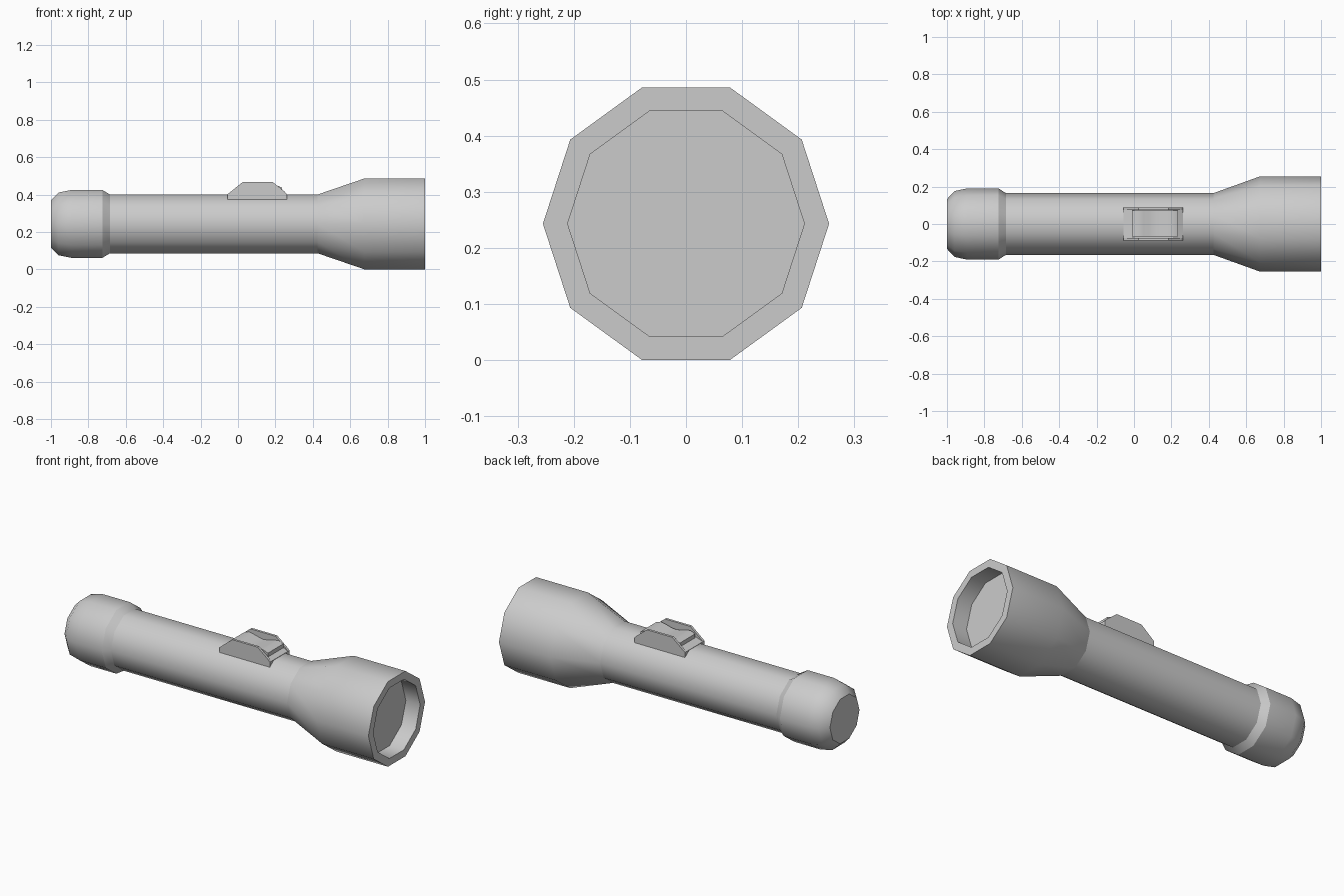
import bpy, bmesh, math

if "Cube" in bpy.data.objects:
    bpy.data.objects.remove(bpy.data.objects["Cube"])

SIDES = 10
AXIS_Z = 0.243


def finish(name, bm, angle=None):
    me = bpy.data.meshes.new(name)
    bm.to_mesh(me)
    bm.free()
    ob = bpy.data.objects.new(name, me)
    bpy.context.collection.objects.link(ob)
    if angle:
        bpy.ops.object.select_all(action='DESELECT')
        ob.select_set(True)
        bpy.context.view_layer.objects.active = ob
        bpy.ops.object.shade_smooth_by_angle(angle=math.radians(angle))
    return ob


def lathe(name, profile, cap_start=False, cap_end=False):
    """Spin (x, radius) points around the torch axis."""
    bm = bmesh.new()
    rings = []
    for x, r in profile:
        rings.append([bm.verts.new((x, r * math.cos(a), AXIS_Z + r * math.sin(a)))
                      for a in (2 * math.pi * k / SIDES for k in range(SIDES))])
    for p, q in zip(rings, rings[1:]):
        for k in range(SIDES):
            n = (k + 1) % SIDES
            bm.faces.new((p[k], p[n], q[n], q[k]))
    if cap_start:
        bm.faces.new(rings[0][::-1])
    if cap_end:
        bm.faces.new(rings[-1])
    return finish(name, bm, 40)


def extrude_y(name, profile, y0, y1, angle=None):
    """Extrude an (x, z) outline between two y positions."""
    bm = bmesh.new()
    a = [bm.verts.new((x, y0, z)) for x, z in profile]
    b = [bm.verts.new((x, y1, z)) for x, z in profile]
    bm.faces.new(a)
    bm.faces.new(b[::-1])
    for i in range(len(a)):
        j = (i + 1) % len(a)
        bm.faces.new((a[i], b[i], b[j], a[j]))
    bmesh.ops.recalc_face_normals(bm, faces=bm.faces[:])
    return finish(name, bm, angle)


# Tail cap, its chamfered collar and the barrel
lathe("tail_cap", [(-1, 0.133), (-0.96, 0.176), (-0.89, 0.191), (-0.725, 0.191)], cap_start=True)
lathe("tail_collar", [(-0.725, 0.191), (-0.685, 0.165)])
lathe("barrel", [(-0.685, 0.165), (0.425, 0.165)])

# Flared head with rim and recessed lens
lathe("head", [(0.425, 0.165), (0.675, 0.255), (1, 0.255), (1, 0.211), (0.91, 0.211)])
lathe("lens", [(0.905, 0.211), (0.91, 0.211)], cap_end=True)

# Switch guard plates on both sides
plate = [(-0.055, 0.368), (0.262, 0.368), (0.262, 0.402), (0.25, 0.415),
         (0.185, 0.467), (0.025, 0.467), (-0.055, 0.402)]
for label, s in (("front", -1), ("back", 1)):
    extrude_y("switch_guard_" + label, plate, s * 0.074, s * 0.088)

# Sloped switch bed between the plates
extrude_y("switch_bed", [(-0.055, 0.368), (0.262, 0.368), (0.262, 0.402), (0.235, 0.416),
                         (-0.012, 0.416), (-0.055, 0.402)], -0.074, 0.074)

# Rocker button with a dished top
top = [(0.235 - 0.247 * t / 8, 0.43 + 0.022 * abs(math.cos(math.pi * t / 8)) ** 1.5
        - (0.014 if t in (0, 8) else 0)) for t in range(9)]
extrude_y("switch_button", [(-0.012, 0.40), (0.235, 0.40)] + top, -0.066, 0.072, 35)
